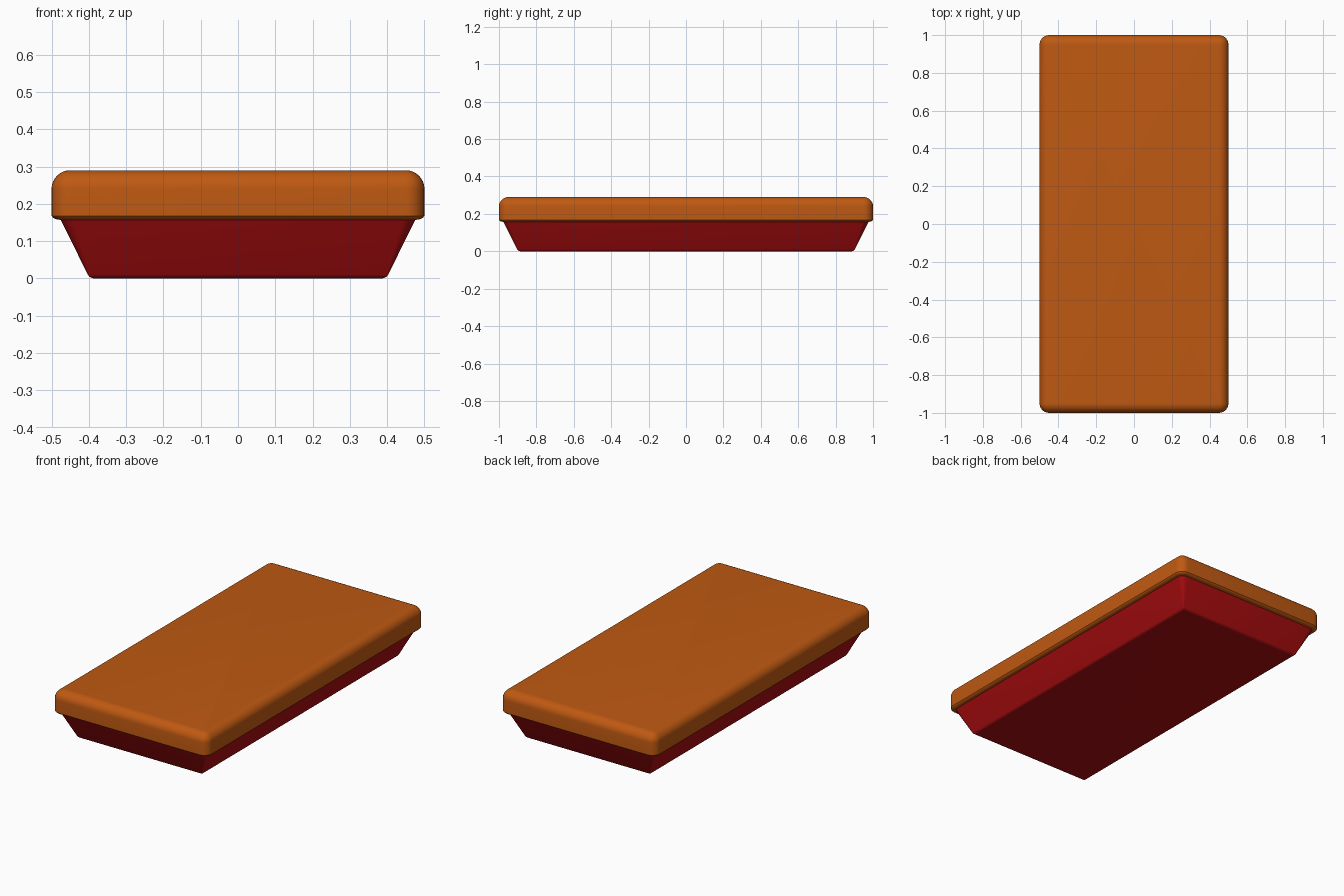
import bpy, bmesh
from math import sin, cos, pi, radians

if "Cube" in bpy.data.objects:
    bpy.data.objects.remove(bpy.data.objects["Cube"])


def rounded_ring(bm, hx, hy, r, z, n=6):
    """One rounded-rectangle loop of vertices."""
    ring = []
    for q, (sx, sy) in enumerate([(1, 1), (-1, 1), (-1, -1), (1, -1)]):
        for i in range(n + 1):
            a = (q + i / n) * pi / 2
            ring.append(bm.verts.new((sx * (hx - r) + r * cos(a),
                                      sy * (hy - r) + r * sin(a), z)))
    return ring


def loft(name, hx, hy, radius, profile, color):
    """Stack rounded rectangles following (inset, z) points, capped at both ends."""
    bm = bmesh.new()
    rings = [rounded_ring(bm, hx - d, hy - d, max(radius - d, 0.004), z) for d, z in profile]
    for a, b in zip(rings, rings[1:]):
        for i in range(len(a)):
            j = (i + 1) % len(a)
            bm.faces.new((a[i], a[j], b[j], b[i]))
    bm.faces.new(rings[0][::-1])
    bm.faces.new(rings[-1])
    bmesh.ops.recalc_face_normals(bm, faces=bm.faces)
    mesh = bpy.data.meshes.new(name)
    bm.to_mesh(mesh)
    bm.free()
    obj = bpy.data.objects.new(name, mesh)
    bpy.context.collection.objects.link(obj)
    mat = bpy.data.materials.new(name + "_color")
    mat.diffuse_color = color
    mat.use_nodes = True
    mat.node_tree.nodes["Principled BSDF"].inputs["Base Color"].default_value = mat.diffuse_color
    mesh.materials.append(mat)
    bpy.ops.object.select_all(action='DESELECT')
    obj.select_set(True)
    bpy.context.view_layer.objects.active = obj
    bpy.ops.object.shade_smooth_by_angle(angle=radians(35))
    return obj


def arc(d, z, r, a0, a1, n=8):
    """Profile arc centred at inset d, height z."""
    angles = [radians(a0 + (a1 - a0) * i / n) for i in range(n + 1)]
    return [(d - r * cos(a), z + r * sin(a)) for a in angles]


# Tapered tray with a softly rounded bottom edge
tray = arc(0.115, 0.02, 0.02, -90, -28) + [(0.023, 0.16)]
loft("tray_base", 0.5, 1.0, 0.06, tray, (0.42, 0.004, 0.005, 1))

# Slab on top: turned-in lower lip, straight side, rounded upper edge
slab = [(0.024, 0.157), (0.012, 0.159), (0.004, 0.163), (0.0, 0.168)] + arc(0.05, 0.24, 0.05, 0, 90)
loft("top_slab", 0.5, 1.0, 0.05, slab, (0.52, 0.1, 0.006, 1))
